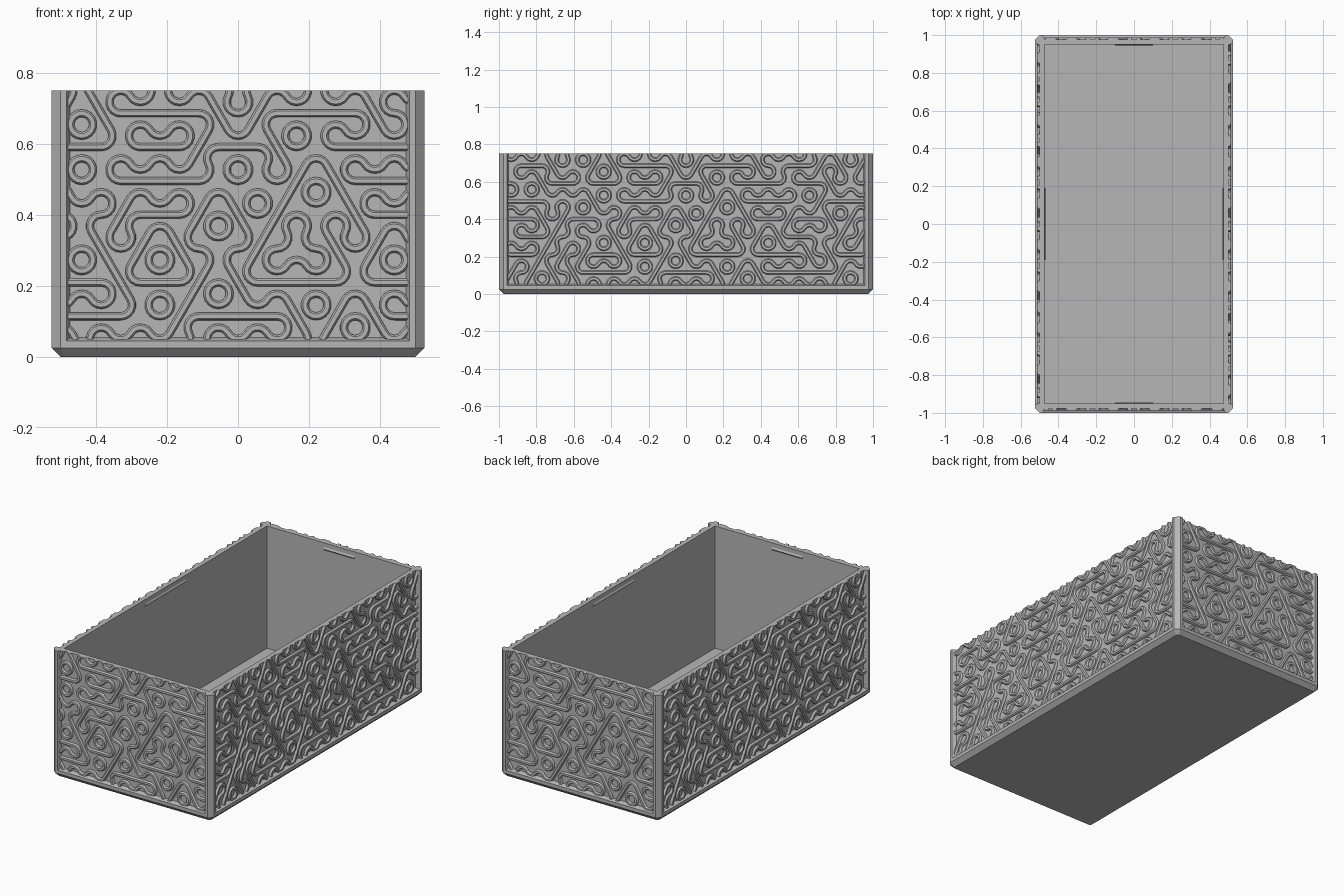
import bpy
import bmesh
import random
from math import radians, sqrt, cos, sin, pi
from mathutils import Matrix, Vector

cube = bpy.data.objects.get("Cube")
if cube:
    bpy.data.objects.remove(cube)

random.seed(7)
HX, HY, TOP = 0.525, 1.0, 0.75     # outer half sizes and height
C = 0.025                          # chamfer
RECESS = 0.024                     # panel depth behind the frame
WALL = 0.05                        # frame face to inside face

grey = bpy.data.materials.new("plain grey")
grey.use_nodes = True
colour = (0.47, 0.47, 0.47, 1)
grey.diffuse_color = colour
bsdf = next(n for n in grey.node_tree.nodes if n.type == 'BSDF_PRINCIPLED')
bsdf.inputs["Base Color"].default_value = colour
bsdf.inputs["Roughness"].default_value = 0.7


def finish(name, bm, matrix=None):
    bmesh.ops.recalc_face_normals(bm, faces=bm.faces)
    mesh = bpy.data.meshes.new(name)
    bm.to_mesh(mesh)
    bm.free()
    if matrix:
        mesh.transform(matrix)
    mesh.materials.append(grey)
    obj = bpy.data.objects.new(name, mesh)
    bpy.context.collection.objects.link(obj)
    return obj


def loft(name, start, end, matrix=None):
    """Solid between two loops with equal point counts."""
    bm = bmesh.new()
    a = [bm.verts.new(p) for p in start]
    b = [bm.verts.new(p) for p in end]
    for i in range(len(a)):
        j = (i + 1) % len(a)
        bm.faces.new((a[i], a[j], b[j], b[i]))
    bm.faces.new(a)
    bm.faces.new(b)
    return finish(name, bm, matrix)


def octagon(x, y, c, z):
    return [(x, y - c, z), (x - c, y, z), (c - x, y, z), (-x, y - c, z),
            (-x, c - y, z), (c - x, -y, z), (x - c, -y, z), (x, c - y, z)]


# Floor slab with chamfered underside
loft("floor", octagon(HX, HY, C, C), octagon(HX - C, HY - C, 0.01, 0))

# Corner posts
post = [(HX - C, HY), (HX - 0.042, HY), (HX - 0.052, HY - RECESS),
        (HX - WALL, HY - WALL), (HX - RECESS, HY - 0.052),
        (HX, HY - 0.042), (HX, HY - C)]
for sx, xname in ((1, "left"), (-1, "right")):
    for sy, yname in ((1, "back"), (-1, "front")):
        loft(f"{yname}_{xname}_post",
             [(x * sx, y * sy, C) for x, y in post],
             [(x * sx, y * sy, TOP) for x, y in post])

# Knot pattern: each letter is a hexagonal tile. H, F and B hold a straight
# band (level, rising, falling) and two bends; A and V hold three bends.
ROWS = ["BHAHAHAHV",
        "FBHHBFHHBA",
        "HVHFHBVHH",
        "BVHHVVFBHH",
        "AFHFBFABH",
        "ABFBAFVBFB",
        "HBHFBHHVH",
        "HHVFHHBFBH",
        "BAHVAAFHA"]
BENDS = {"A": (90, 210, 330), "V": (270, 30, 150), "H": (90, 270),
         "F": (150, 330), "B": (30, 210)}
STRAIGHT = {"H": 0, "F": 60, "B": 120}
D = 0.11                           # tile width
S = D / sqrt(3)                    # tile side
SECTION = [(-0.0115, -0.004), (-0.0105, 0.006), (-0.006, 0.012),
           (0.006, 0.012), (0.0105, 0.006), (0.0115, -0.004)]


def pad():
    return random.choices("AVHFB", weights=(1, 1, 3, 2, 2), k=5)


GRID = [pad() + list(row) + pad() for row in ROWS]


def direction(degrees):
    return Vector((cos(radians(degrees)), sin(radians(degrees))))


def sweep(bm, path):
    """Sweep the band section along (point, sideways) pairs."""
    rings = [[bm.verts.new((p.x + n.x * w, -h, p.y + n.y * w))
              for w, h in SECTION] for p, n in path]
    for r, q in zip(rings, rings[1:]):
        for i in range(len(r)):
            j = (i + 1) % len(r)
            bm.faces.new((r[i], r[j], q[j], q[i]))


def tile(bm, centre, kind):
    for angle in BENDS[kind]:
        corner = centre + direction(angle) * S
        path = []
        for i in range(7):
            n = direction(angle + 120 + i * 20)
            path.append((corner + n * S / 2, n))
        sweep(bm, path)
    if kind in STRAIGHT:
        along = direction(STRAIGHT[kind])
        side = direction(STRAIGHT[kind] + 90)
        sweep(bm, [(centre - along * D / 2, side), (centre + along * D / 2, side)])


def knot_pattern(name, half, matrix):
    bm = bmesh.new()
    for r, row in enumerate(GRID):
        for i, kind in enumerate(row):
            u = (i - (len(row) - 1) / 2) * D
            if abs(u) < half + D:
                tile(bm, Vector((u, 0.781 - r * 1.5 * S)), kind)
    bmesh.ops.remove_doubles(bm, verts=bm.verts, dist=0.0002)
    # Trim to the panel and close the cut ends
    for co, no in (((half, 0, 0), (1, 0, 0)), ((-half, 0, 0), (-1, 0, 0)),
                   ((0, 0, TOP), (0, 0, 1)), ((0, 0, 0.048), (0, 0, -1))):
        geom = bm.verts[:] + bm.edges[:] + bm.faces[:]
        cut = bmesh.ops.bisect_plane(bm, geom=geom, plane_co=co, plane_no=no,
                                     clear_outer=True)["geom_cut"]
        edges = [e for e in cut if isinstance(e, bmesh.types.BMEdge)]
        bmesh.ops.holes_fill(bm, edges=edges, sides=0)
    obj = finish(name, bm, matrix)
    bpy.ops.object.select_all(action='DESELECT')
    obj.select_set(True)
    bpy.context.view_layer.objects.active = obj
    bpy.ops.object.shade_smooth_by_angle(angle=radians(28))


def bar(name, profile, half, matrix):
    """Bar along a side; profile is (distance outward, height)."""
    loft(name, [(-half, -o, z) for o, z in profile],
         [(half, -o, z) for o, z in profile], matrix)


# Four sides: panel, bottom rail, inner catch and raised pattern
sides = [("front", HX, HY, 0.10), ("left", HY, HX, 0.19),
         ("back", HX, HY, 0.10), ("right", HY, HX, 0.19)]
for k, (name, half, out, catch) in enumerate(sides):
    turn = Matrix.Rotation(k * pi / 2, 4, 'Z')
    face, inner = out - RECESS, out - WALL
    bar(name + "_panel", [(inner, C), (face, C), (face, TOP), (inner, TOP)],
        half - WALL, turn)
    bar(name + "_bottom_rail", [(inner, C), (out, C), (out, 0.045), (face, 0.054)],
        half - 0.035, turn)
    bar(name + "_inner_catch", [(inner, 0.705), (inner - 0.006, 0.715), (inner, 0.725)],
        catch, turn)
    knot_pattern(name + "_knot_pattern", half - 0.047,
                 turn @ Matrix.Translation((0, -face, 0)))
